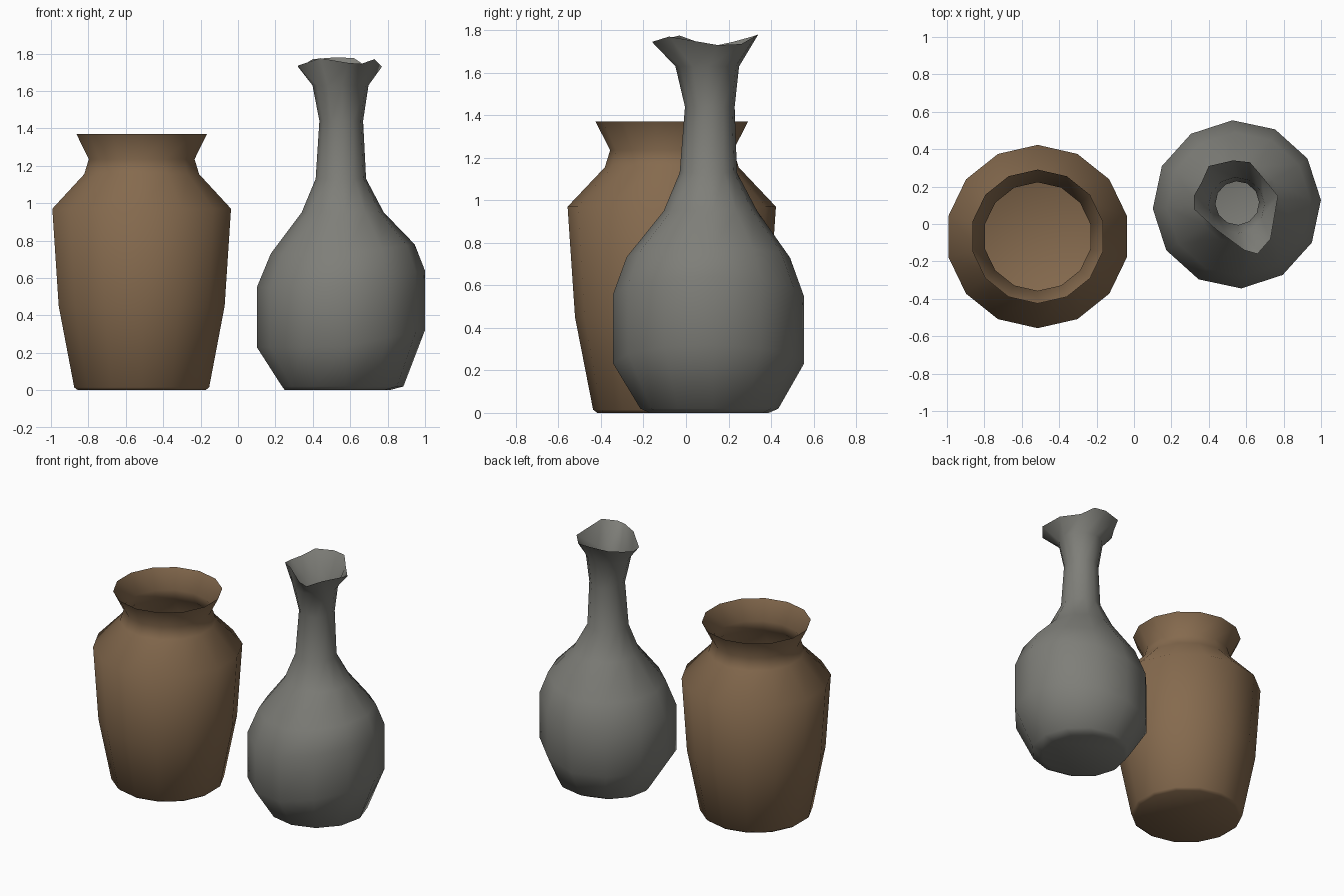
import bpy, bmesh
from math import sin, cos, pi

cube = bpy.data.objects.get("Cube")
if cube:
    bpy.data.objects.remove(cube)


def material(name, rgb):
    m = bpy.data.materials.new(name)
    m.use_nodes = True
    m.diffuse_color = (*rgb, 1)
    m.node_tree.nodes["Principled BSDF"].inputs["Base Color"].default_value = (*rgb, 1)
    return m


def ring(sides, phase, cx, cy, r, z, tilt=0):
    """One horizontal ring, optionally raised towards +x."""
    pts = []
    for i in range(sides):
        a = 2 * pi * (i + phase) / sides
        pts.append((cx + r * cos(a), cy + r * sin(a), z + tilt * max(0, cos(a))))
    return pts


def vessel(name, rings, mat):
    """Open-topped thin vessel skinned over a stack of rings."""
    bm = bmesh.new()
    loops = [[bm.verts.new(p) for p in pts] for pts in rings]
    bm.faces.new(loops[0][::-1])
    for low, high in zip(loops, loops[1:]):
        n = len(low)
        for i in range(n):
            j = (i + 1) % n
            bm.faces.new((low[i], low[j], high[j], high[i]))
    me = bpy.data.meshes.new(name)
    bm.to_mesh(me)
    bm.free()
    me.materials.append(mat)
    me.shade_smooth()
    ob = bpy.data.objects.new(name, me)
    bpy.context.collection.objects.link(ob)
    return ob


brown = material("brown clay", (0.235, 0.144, 0.076))
grey = material("grey clay", (0.21, 0.21, 0.19))

# Wide jar: radius and height of each ring
jar_profile = [(.35, 0), (.37, .015), (.455, .45), (.49, .97),
               (.315, 1.155), (.29, 1.235), (.358, 1.37)]
vessel("wide_jar",
       [ring(14, .5, -.515, -.067, r, z) for r, z in jar_profile], brown)

# Bottle: centre x, centre y, radius, height and sideways tilt of each ring
bottle_profile = [(.53, .11, .28, 0, 0), (.56, .11, .325, .02, 0),
                  (.55, .105, .45, .23, .09), (.55, .105, .45, .55, .09),
                  (.56, .105, .385, .73, .05), (.56, .115, .22, .95, 0),
                  (.55, .105, .135, 1.13, 0), (.552, .112, .117, 1.44, 0),
                  (.548, .1, .15, 1.63, 0)]
bottle = [ring(12, .1, *row) for row in bottle_profile]

# Wavy, pinched lip
bottle.append([(.77, .15, 1.73), (.68, .26, 1.735), (.62, .33, 1.775),
               (.53, .34, 1.78), (.4, .31, 1.77), (.36, .22, 1.745),
               (.32, .15, 1.73), (.32, .08, 1.735), (.44, -.03, 1.775),
               (.59, -.14, 1.75), (.66, -.16, 1.745), (.73, -.08, 1.77)])
vessel("long_neck_bottle", bottle, grey)
